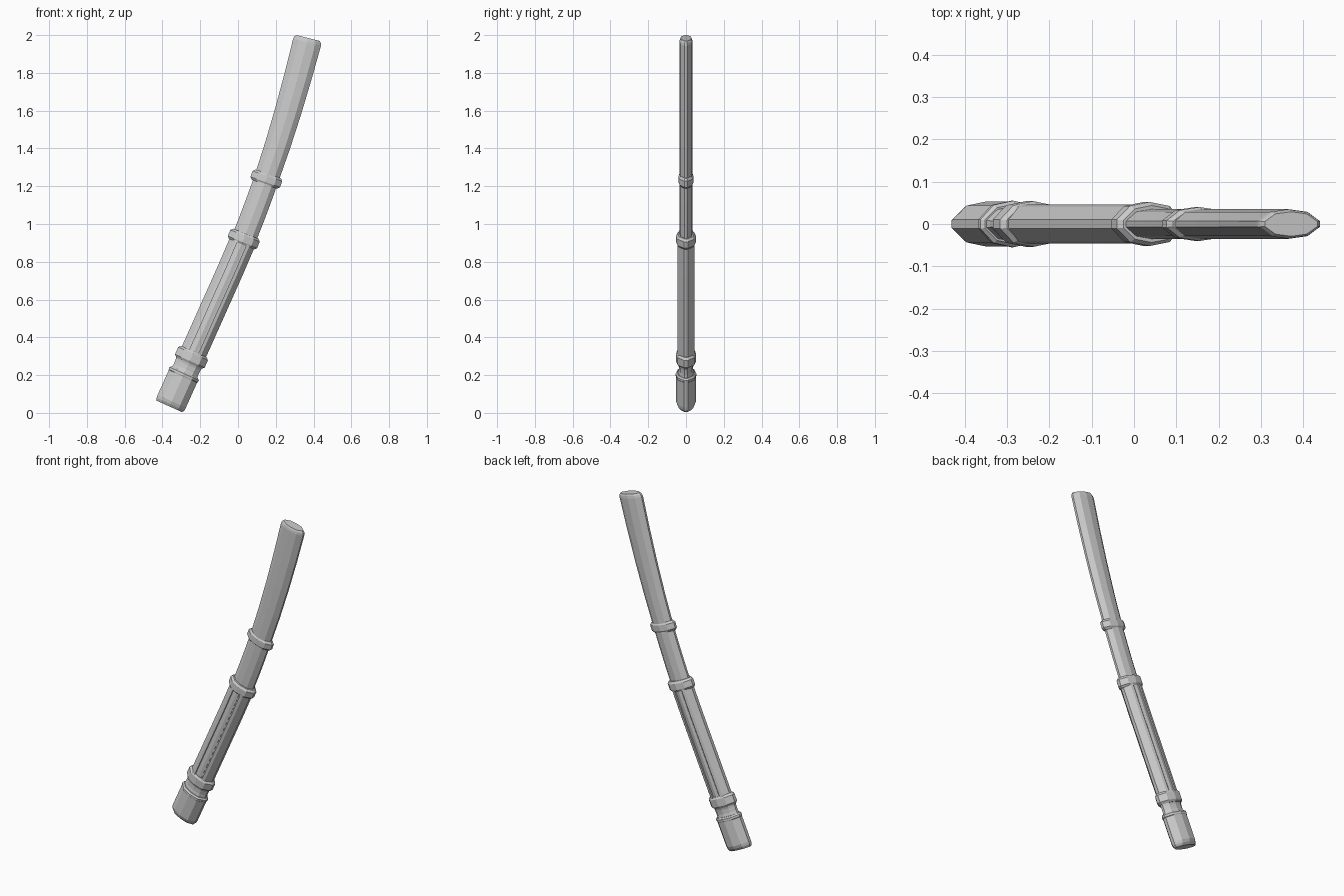
import bpy, bmesh, math

if "Cube" in bpy.data.objects:
    bpy.data.objects.remove(bpy.data.objects["Cube"])

# Lean angle (degrees) along the length of the curved centre line
LEAN = [(0, 24.2), (0.8, 24.0), (1.12, 20.7), (1.7, 16.3), (2.2, 13.5)]
START = (-0.363, 0.034)


def lean(s):
    for (a, p), (b, q) in zip(LEAN, LEAN[1:]):
        if s <= b:
            return math.radians(p + (q - p) * (s - a) / (b - a))
    return math.radians(LEAN[-1][1])


def centre(s):
    x, z = START
    n = 200
    for i in range(n):
        a = lean(s * (i + 0.5) / n)
        x += math.sin(a) * s / n
        z += math.cos(a) * s / n
    return x, z


# Flattened ten-sided section shared by every part
LENS = [(1, -.2), (1, .2), (.6, .82), (0, 1), (-.6, .82),
        (-1, .2), (-1, -.2), (-.6, -.82), (0, -1), (.6, -.82)]
SIDE = [(1, -.2), (1, .2), (.6, .82), (.36, .9), (.36, -.9), (.6, -.82)]
MIDDLE = [(.37, -.9), (.37, .9), (0, 1), (-.37, .9), (-.37, -.9), (0, -1)]


def sweep(name, stations, section=LENS):
    """stations: (distance, half width, half thickness)"""
    bm = bmesh.new()
    loops = []
    for s, w, t in stations:
        cx, cz = centre(s)
        a = lean(s)
        loops.append([bm.verts.new((cx + math.cos(a) * u * w, v * t,
                                    cz - math.sin(a) * u * w)) for u, v in section])
    n = len(section)
    for lo, hi in zip(loops, loops[1:]):
        for i in range(n):
            j = (i + 1) % n
            bm.faces.new((lo[i], lo[j], hi[j], hi[i]))
    bm.faces.new(loops[0][::-1])
    bm.faces.new(loops[-1])
    bmesh.ops.recalc_face_normals(bm, faces=bm.faces)
    me = bpy.data.meshes.new(name)
    bm.to_mesh(me)
    bm.free()
    ob = bpy.data.objects.new(name, me)
    bpy.context.collection.objects.link(ob)
    return ob


def run(a, b, w0, w1, t, steps):
    return [(a + (b - a) * i / steps, w0 + (w1 - w0) * i / steps, t)
            for i in range(steps + 1)]


def band(name, a, b, w, t):
    c = 0.012
    sweep(name, [(a, w - c, t - c * .7), (a + c, w, t), (b - c, w, t), (b, w - c, t - c * .7)])


# End cap with a rolled lip, and the waisted neck above it
sweep("end_cap", [(0, .074, .036), (.014, .081, .047), (.03, .082, .053), (.175, .082, .053),
                  (.178, .085, .055), (.19, .085, .055), (.198, .077, .047)])
sweep("neck", [(.19, .074, .044), (.215, .071, .038), (.24, .072, .038), (.27, .076, .046)])

# Grip: recessed core with a raised panel on each edge
sweep("grip_core", run(.30, .96, .066, .066, .041, 4))
sweep("grip_centre_strip", run(.30, .96, .046, .046, .044, 4), MIDDLE)
for name, flip in (("grip_panel_right", 1), ("grip_panel_left", -1)):
    sweep(name, run(.31, .95, .07, .07, .051, 4), [(u * flip, v) for u, v in SIDE])

# Bands
band("lower_band", .252, .318, .086, .054)
band("upper_band", .94, 1.0, .084, .052)
band("blade_band", 1.28, 1.338, .083, .040)

# Upper shaft, flaring slightly to the chamfered tip
sweep("middle_shaft", run(.98, 1.30, .065, .065, .035, 3))
sweep("upper_shaft", run(1.31, 2.065, .065, .076, .035, 4) + [(2.078, .073, .033), (2.088, .064, .029)])
